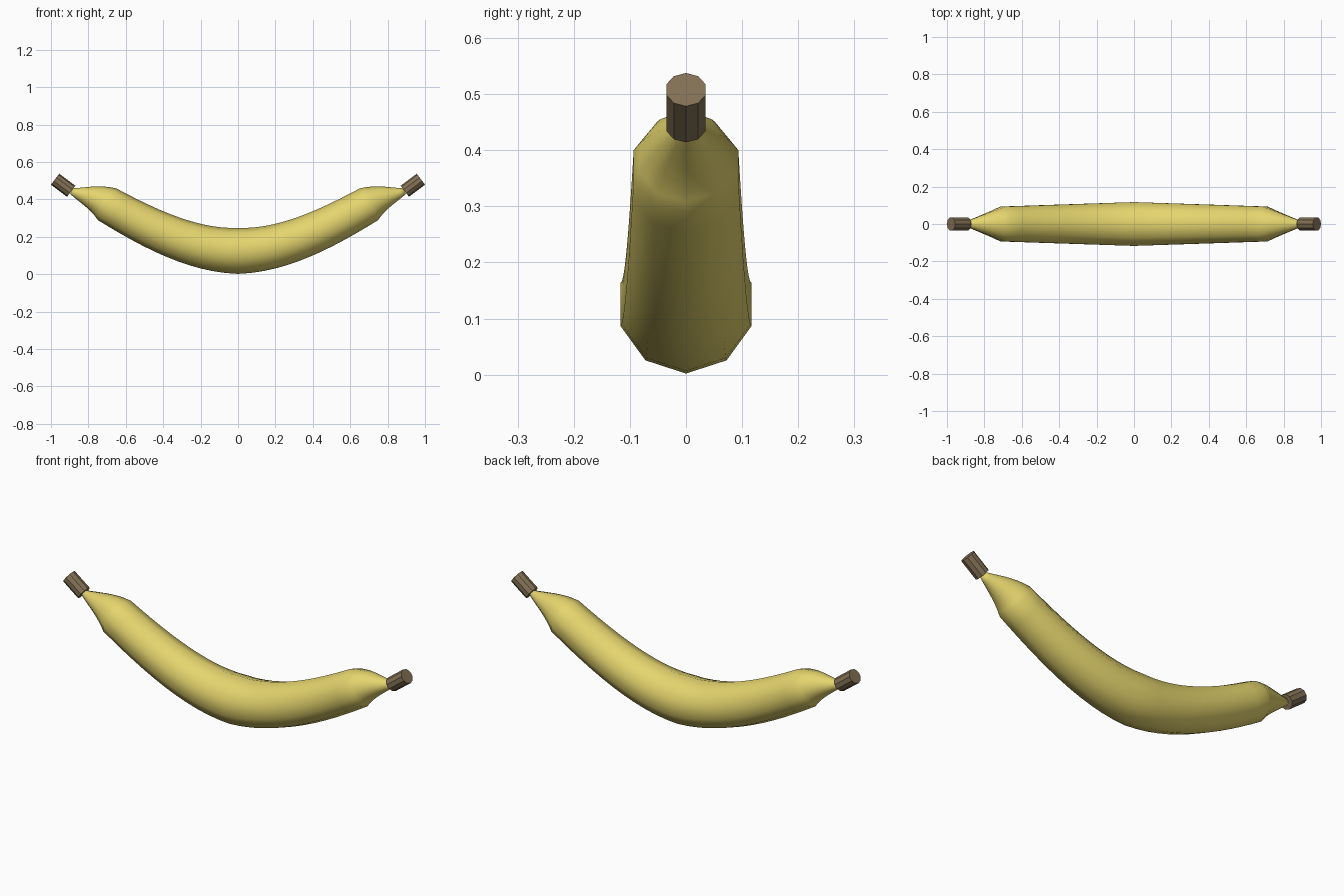
import bpy, bmesh, math
from mathutils import Vector, Matrix

if "Cube" in bpy.data.objects:
    bpy.data.objects.remove(bpy.data.objects["Cube"])

SIDES = 10


def material(name, rgb):
    m = bpy.data.materials.new(name)
    m.diffuse_color = (*rgb, 1.0)
    m.use_nodes = True
    m.node_tree.nodes["Principled BSDF"].inputs["Base Color"].default_value = m.diffuse_color
    return m


yellow = material("ripe_yellow", (0.78, 0.66, 0.155))
brown = material("stem_brown", (0.225, 0.165, 0.09))


def hermite(p, q, tp, tq, t):
    """Point and tangent in the xz plane."""
    pos = (p * (2*t**3 - 3*t*t + 1) + tp * (t**3 - 2*t*t + t)
           + q * (3*t*t - 2*t**3) + tq * (t**3 - t*t))
    tan = (p * (6*t*t - 6*t) + tp * (3*t*t - 4*t + 1)
           + q * (6*t - 6*t*t) + tq * (3*t*t - 2*t))
    return pos, tan.normalized()


def tube(name, rings, mat, smooth):
    """Capped ten-sided tube through (centre, tangent, radius) rings."""
    bm = bmesh.new()
    loops = []
    for c, tan, r in rings:
        up = Vector((-tan.z, 0, tan.x))
        side = Vector((0, 1, 0))
        loops.append([bm.verts.new(c + r * (up * math.cos(a) + side * math.sin(a)))
                      for a in (2 * math.pi * i / SIDES for i in range(SIDES))])
    for a, b in zip(loops, loops[1:]):
        for i in range(SIDES):
            j = (i + 1) % SIDES
            bm.faces.new((a[i], a[j], b[j], b[i]))
    bm.faces.new(loops[0])
    bm.faces.new(loops[-1])
    bmesh.ops.recalc_face_normals(bm, faces=bm.faces)
    for f in bm.faces:
        f.smooth = smooth
    me = bpy.data.meshes.new(name)
    bm.to_mesh(me)
    bm.free()
    me.materials.append(mat)
    ob = bpy.data.objects.new(name, me)
    bpy.context.collection.objects.link(ob)
    return ob


# Half of the fruit: gentle bow from the middle, then a short taper to the tip
mid, shoulder, tip = Vector((0, 0, 0.125)), Vector((0.70, 0, 0.374)), Vector((0.892, 0, 0.444))
half = []
for k in range(13):
    t = k / 12
    c, tan = hermite(mid, shoulder, Vector((0.7, 0, 0)), Vector((0.7, 0, 0.404)), t)
    half.append((c, tan, 0.123 + (0.098 - 0.123) * t))
for k in range(1, 9):
    t = k / 8
    c, tan = hermite(shoulder, tip, Vector((0.19, 0, 0.11)), Vector((0.19, 0, 0.07)), t)
    half.append((c, tan, 0.098 + (0.016 - 0.098) * t))

# Mirror the half to get the whole body
other = [(Vector((-c.x, 0, c.z)), Vector((t.x, 0, -t.z)), r) for c, t, r in half[:0:-1]]
tube("fruit_body", other + half, yellow, True)

# Stubby stems at both ends
for s, name in ((1, "right_stem"), (-1, "left_stem")):
    a, b = Vector((s * 0.892, 0, 0.4435)), Vector((s * 0.978, 0, 0.508))
    d = (b - a).normalized()
    tube(name, [(a, d, 0.037), (b, d, 0.037)], brown, False)
